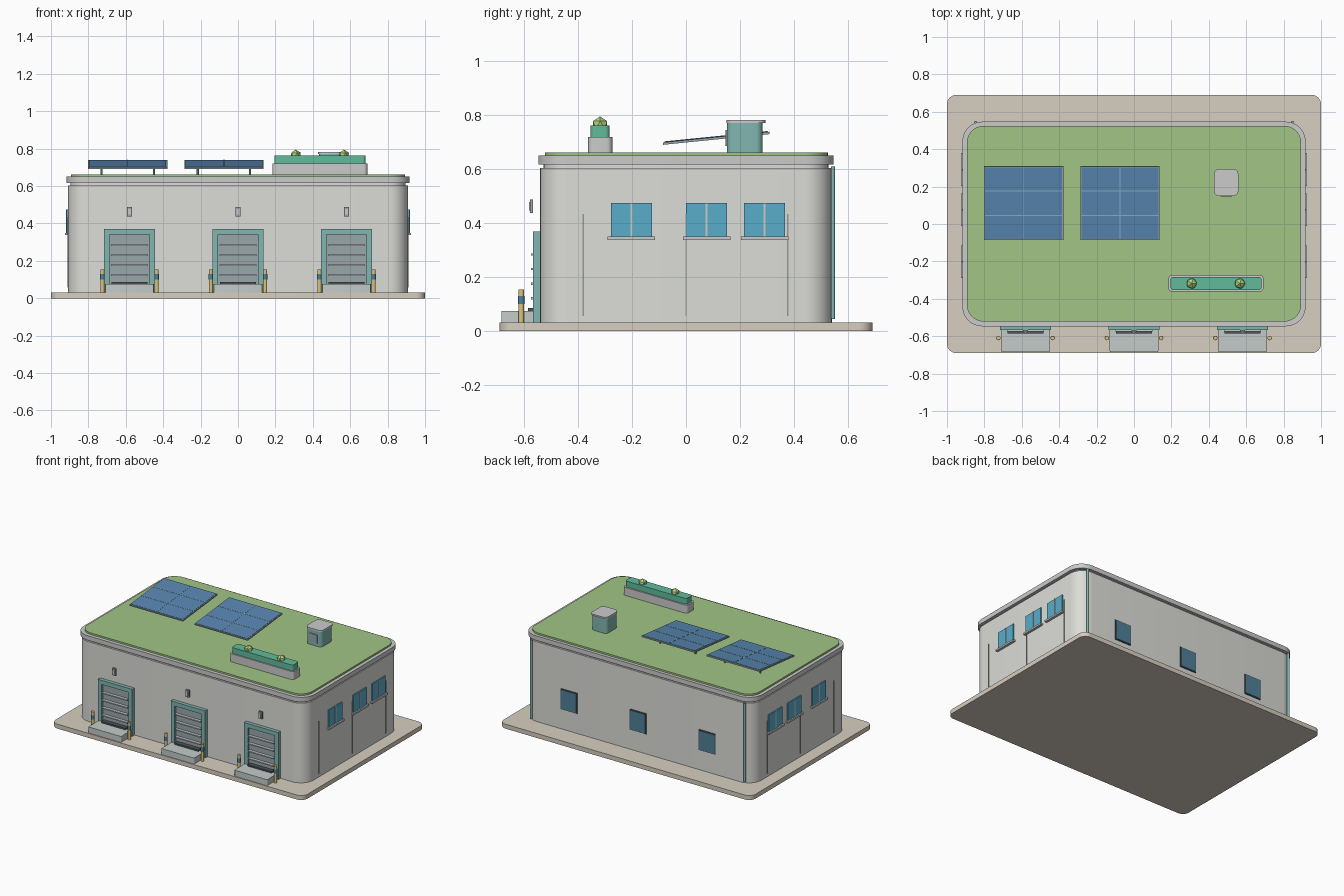
import bpy, bmesh, math
from mathutils import Matrix, Vector

if "Cube" in bpy.data.objects:
    bpy.data.objects.remove(bpy.data.objects["Cube"])

COL = {
    "wall": (0.72, 0.72, 0.69), "trim": (0.83, 0.83, 0.81), "sand": (0.68, 0.62, 0.53),
    "grass": (0.36, 0.56, 0.24), "teal": (0.22, 0.47, 0.44), "slate": (0.32, 0.39, 0.40),
    "glass": (0.10, 0.42, 0.60), "navy": (0.08, 0.22, 0.32), "solar": (0.10, 0.24, 0.44),
    "cell_line": (0.25, 0.45, 0.62), "dark": (0.07, 0.09, 0.10), "joint": (0.30, 0.32, 0.32),
    "yellow": (0.72, 0.55, 0.20), "hedge": (0.12, 0.50, 0.33), "shrub": (0.45, 0.65, 0.22),
    "dock": (0.55, 0.60, 0.58),
}
MATS = {}
for key, c in COL.items():
    MATS[key] = bpy.data.materials.new(key)
    MATS[key].diffuse_color = (*c, 1)


def finish(bm, name, mat, smooth=True):
    bmesh.ops.recalc_face_normals(bm, faces=bm.faces)
    if smooth:
        for f in bm.faces:
            f.smooth = True
        for e in bm.edges:
            e.smooth = e.calc_face_angle(0) < math.radians(35)
    me = bpy.data.meshes.new(name)
    bm.to_mesh(me)
    bm.free()
    me.materials.append(MATS[mat])
    ob = bpy.data.objects.new(name, me)
    bpy.context.collection.objects.link(ob)
    return ob


def box(name, x0, x1, y0, y1, z0, z1, mat, m=None):
    bm = bmesh.new()
    bmesh.ops.create_cube(bm, size=1)
    for v in bm.verts:
        v.co = ((x0 + x1) / 2 + v.co.x * (x1 - x0), (y0 + y1) / 2 + v.co.y * (y1 - y0),
                (z0 + z1) / 2 + v.co.z * (z1 - z0))
    if m:
        bm.transform(m)
    return finish(bm, name, mat, False)


def rounded(name, x0, x1, y0, y1, z0, z1, r, mat, seg=10):
    """Prism with a rounded-rectangle plan."""
    bm = bmesh.new()
    corners = [(x1 - r, y1 - r), (x0 + r, y1 - r), (x0 + r, y0 + r), (x1 - r, y0 + r)]
    ring = []
    for i, (cx, cy) in enumerate(corners):
        for k in range(seg + 1):
            a = math.pi / 2 * (i + k / seg)
            ring.append(bm.verts.new((cx + r * math.cos(a), cy + r * math.sin(a), z0)))
    face = bm.faces.new(ring)
    ext = bmesh.ops.extrude_face_region(bm, geom=[face])
    bmesh.ops.translate(bm, vec=(0, 0, z1 - z0),
                        verts=[g for g in ext["geom"] if isinstance(g, bmesh.types.BMVert)])
    return finish(bm, name, mat)


def cylinder(name, x, y, z0, z1, r, mat, seg=16):
    bm = bmesh.new()
    bmesh.ops.create_cone(bm, cap_ends=True, segments=seg, radius1=r, radius2=r, depth=z1 - z0,
                          matrix=Matrix.Translation((x, y, (z0 + z1) / 2)))
    return finish(bm, name, mat)


# Building shell
rounded("base_slab", -1, 1, -0.69, 0.69, 0, 0.032, 0.05, "sand")
rounded("walls", -0.908, 0.908, -0.54, 0.54, 0.032, 0.604, 0.10, "wall")
rounded("roof_neck", -0.895, 0.895, -0.527, 0.527, 0.60, 0.62, 0.09, "wall")
rounded("roof_cornice", -0.917, 0.917, -0.547, 0.547, 0.617, 0.65, 0.105, "trim")
rounded("green_roof", -0.893, 0.893, -0.522, 0.525, 0.645, 0.662, 0.09, "grass")

# Loading docks
for i, x in enumerate((-0.58, 0, 0.58)):
    n = f"dock_{i + 1}_"
    rounded(n + "platform", x - 0.13, x + 0.13, -0.684, -0.54, 0.03, 0.075, 0.006, "dock", 4)
    for s in (-1, 1):
        a, b = sorted((x + s * 0.106, x + s * 0.136))
        box(n + "jamb", a, b, -0.566, -0.535, 0.032, 0.37, "teal")
        bx = x + s * 0.145
        cylinder(n + "bollard", bx, -0.61, 0.03, 0.155, 0.011, "yellow")
        cylinder(n + "bollard_band", bx, -0.61, 0.10, 0.13, 0.0118, "navy")
    box(n + "lintel", x - 0.106, x + 0.106, -0.566, -0.535, 0.34, 0.37, "teal")
    box(n + "door", x - 0.108, x + 0.108, -0.553, -0.535, 0.07, 0.342, "slate")
    for z in (0.122, 0.176, 0.23, 0.284):
        box(n + "door_slat", x - 0.10, x + 0.10, -0.574, -0.55, z - 0.004, z + 0.004, "trim")
    box(n + "threshold_bumper", x - 0.095, x + 0.095, -0.585, -0.553, 0.074, 0.086, "dark")
    # Lamp over the door
    box(n + "lamp_housing", x - 0.014, x + 0.014, -0.578, -0.567, 0.437, 0.488, "slate")
    box(n + "lamp_lens", x - 0.008, x + 0.008, -0.582, -0.577, 0.447, 0.478, "trim")

# Side windows and wall joints, on both ends
for s, side in ((1, "right"), (-1, "left")):
    def strip(name, d0, d1, y0, y1, z0, z1, mat):
        a, b = sorted((s * (0.908 + d0), s * (0.908 + d1)))
        box(f"{side}_{name}", a, b, y0, y1, z0, z1, mat)
    for y in (-0.202, 0.076, 0.291):
        strip("window_glass", -0.01, 0.008, y - 0.076, y + 0.076, 0.35, 0.474, "glass")
        strip("window_mullion", 0, 0.011, y - 0.004, y + 0.004, 0.35, 0.474, "trim")
        strip("window_sill", -0.01, 0.018, y - 0.088, y + 0.088, 0.338, 0.35, "trim")
    for y in (-0.38, 0, 0.377):
        strip("wall_joint", -0.01, 0.004, y - 0.0025, y + 0.0025, 0.057, 0.434, "joint")

# Rear windows and downpipes
for x in (-0.548, 0, 0.548):
    box("rear_window_frame", x - 0.066, x + 0.066, 0.53, 0.545, 0.175, 0.322, "dark")
    box("rear_window_glass", x - 0.06, x + 0.06, 0.53, 0.548, 0.181, 0.316, "navy")
for x in (-0.848, 0.848):
    cylinder("rear_downpipe", x, 0.544, 0.045, 0.61, 0.008, "teal")

# Tilted solar panels
for x in (-0.59, -0.075):
    m = Matrix.Translation((x, 0.112, 0.716)) @ Matrix.Rotation(math.atan(0.1), 4, "X")
    hw, hd = 0.212, 0.198
    box("solar_frame", -hw, hw, -hd, hd, -0.006, 0.003, "slate", m)
    box("solar_cells", -hw + 0.006, hw - 0.006, -hd + 0.006, hd - 0.006, -0.004, 0.005, "solar", m)
    box("solar_line_long", -0.002, 0.002, -hd + 0.006, hd - 0.006, 0, 0.0062, "cell_line", m)
    for y in (-0.066, 0.066):
        box("solar_line_cross", -hw + 0.006, hw - 0.006, y - 0.002, y + 0.002, 0, 0.0062,
            "cell_line", m)
    for s in (-1, 1):
        cylinder("solar_leg", x + s * 0.14, 0.20, 0.655, 0.722, 0.006, "slate", 10)

# Roof vent
rounded("vent_body", 0.432, 0.554, 0.152, 0.284, 0.655, 0.772, 0.025, "teal", 6)
rounded("vent_cap", 0.428, 0.558, 0.15, 0.294, 0.771, 0.782, 0.028, "trim", 6)
box("vent_grille", 0.462, 0.524, 0.147, 0.156, 0.685, 0.745, "slate")

# Roof planter with hedge and shrubs
rounded("planter", 0.184, 0.692, -0.362, -0.273, 0.655, 0.72, 0.02, "trim", 6)
rounded("planter_hedge", 0.195, 0.682, -0.353, -0.283, 0.71, 0.762, 0.016, "hedge", 6)
for x in (0.308, 0.566):
    bm = bmesh.new()
    bmesh.ops.create_icosphere(bm, subdivisions=1, radius=0.031,
                               matrix=Matrix.Translation((x, -0.318, 0.764)))
    finish(bm, "planter_shrub", "shrub", False)

for m in bpy.data.materials:
    if m.users and not m.is_grease_pencil:
        m.use_nodes = True
        m.node_tree.nodes["Principled BSDF"].inputs["Base Color"].default_value = m.diffuse_color
